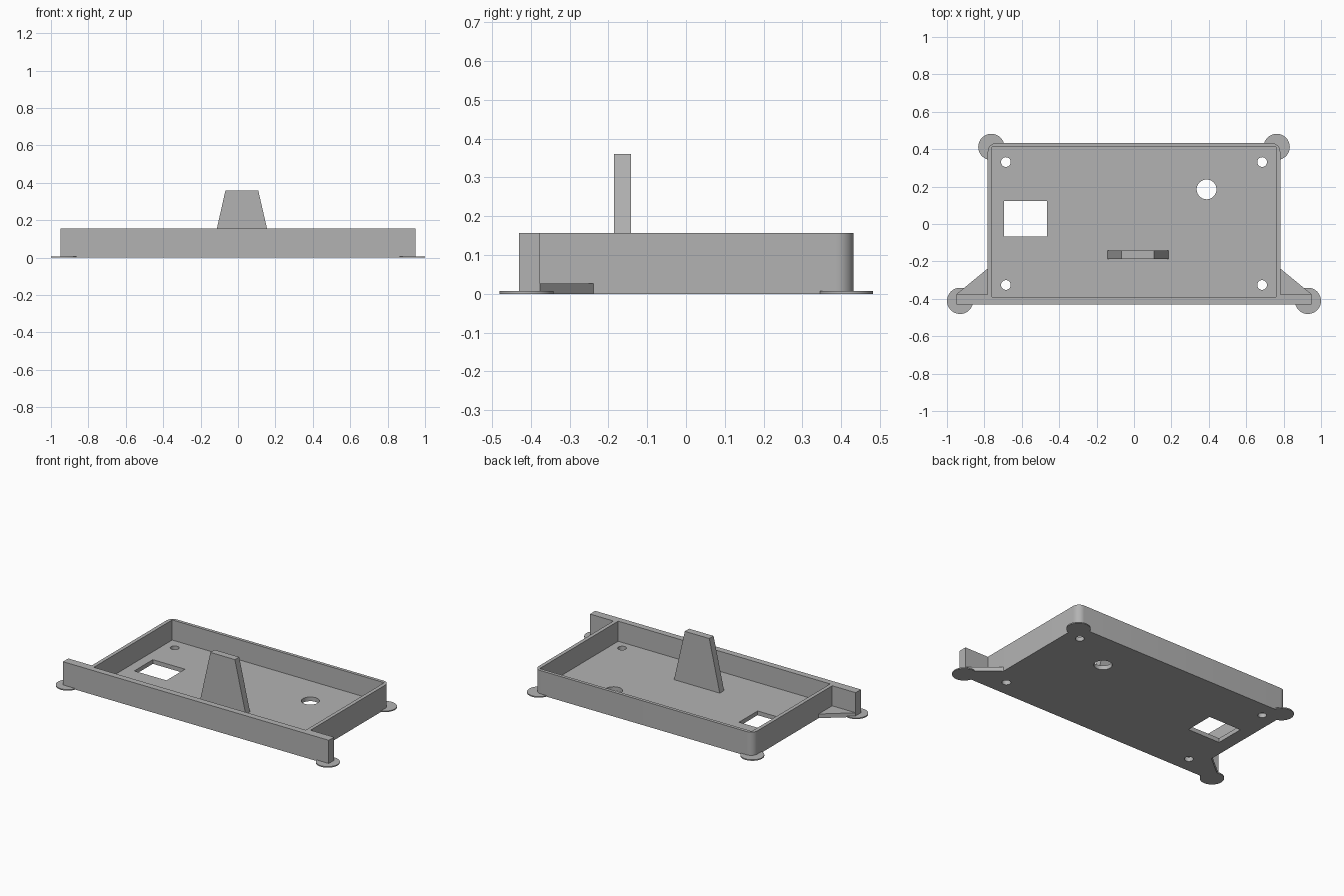
import bpy, bmesh
from math import cos, sin, pi
from mathutils import Matrix

cube = bpy.data.objects.get("Cube")
if cube:
    bpy.data.objects.remove(cube, do_unlink=True)

grey = bpy.data.materials.new("plain grey")
grey.use_nodes = True
grey.diffuse_color = (0.45, 0.45, 0.45, 1)
grey.node_tree.nodes["Principled BSDF"].inputs["Base Color"].default_value = (0.45, 0.45, 0.45, 1)

HEIGHT, FLOOR = 0.157, 0.027
FRONT, BACK, SIDE = -0.43, 0.432, 0.782


def prism(name, outline, low, high, upright=False):
    """Extrude an outline along z, or along y when upright."""
    bm = bmesh.new()
    base = bm.faces.new([bm.verts.new((a, b, 0)) for a, b in outline])
    grown = bmesh.ops.extrude_face_region(bm, geom=[base])["geom"]
    tops = [g for g in grown if isinstance(g, bmesh.types.BMVert)]
    bmesh.ops.translate(bm, verts=tops, vec=(0, 0, high - low))
    bmesh.ops.translate(bm, verts=bm.verts, vec=(0, 0, low))
    if upright:
        bm.transform(Matrix(((1, 0, 0, 0), (0, 0, 1, 0), (0, 1, 0, 0), (0, 0, 0, 1))))
    bmesh.ops.recalc_face_normals(bm, faces=bm.faces)
    mesh = bpy.data.meshes.new(name)
    bm.to_mesh(mesh)
    bm.free()
    mesh.materials.append(grey)
    obj = bpy.data.objects.new(name, mesh)
    bpy.context.collection.objects.link(obj)
    return obj


def arc(x, y, r, start=0, sweep=2 * pi, steps=40):
    count = steps if sweep == 2 * pi else steps + 1
    return [(x + r * cos(start + sweep * i / steps),
             y + r * sin(start + sweep * i / steps)) for i in range(count)]


def rect(x0, x1, y0, y1):
    return [(x0, y0), (x1, y0), (x1, y1), (x0, y1)]


def smooth(obj):
    bpy.ops.object.select_all(action="DESELECT")
    obj.select_set(True)
    bpy.context.view_layer.objects.active = obj
    bpy.ops.object.shade_smooth_by_angle(angle=0.5)


# Tray with rounded back corners and a wide front rail, as one outline
r = 0.045
right_half = [(0.95, FRONT), (0.95, -0.376), (SIDE, -0.376)]
right_half += arc(SIDE - r, BACK - r, r, 0, pi / 2, 10)
tray = prism("tray", right_half + [(-x, y) for x, y in reversed(right_half)], 0, HEIGHT)

# Cutters: inner pocket, floor openings, rail screw holes
cutters = [
    prism("pocket_cutter", rect(-0.758, 0.758, -0.39, 0.411), FLOOR, 0.3),
    prism("window_cutter", rect(-0.695, -0.465, -0.067, 0.123), -0.1, 0.1),
    prism("cable_hole_cutter", arc(0.388, 0.185, 0.053), -0.1, 0.1),
]
for s in (-1, 1):
    for y in (-0.326, 0.331):
        cutters.append(prism("floor_hole_cutter", arc(s * 0.685, y, 0.026), -0.1, 0.1))
    cutters.append(prism("rail_hole_cutter", arc(s * 0.858, 0.098, 0.029), -0.5, -0.3, True))

bpy.context.view_layer.objects.active = tray
for cutter in cutters:
    cut = tray.modifiers.new("cut", "BOOLEAN")
    cut.operation, cut.solver, cut.object = "DIFFERENCE", "EXACT", cutter
    bpy.ops.object.modifier_apply(modifier=cut.name)
    bpy.data.objects.remove(cutter, do_unlink=True)
smooth(tray)

# Tapered upright tab rising from the floor
prism("centre_tab", [(-0.142, FLOOR), (0.185, FLOOR), (0.108, 0.36), (-0.067, 0.36)],
      -0.186, -0.142, True)

# Corner gussets and flat round feet on both sides
for s, label in ((1, "left"), (-1, "right")):
    prism(label + "_gusset", [(s * SIDE, -0.376), (s * 0.95, -0.376), (s * SIDE, -0.238)], 0, FLOOR)
    smooth(prism(label + "_front_foot", arc(s * 0.93, -0.411, 0.07), 0, 0.007))
    smooth(prism(label + "_back_foot", arc(s * 0.763, 0.412, 0.07), 0, 0.007))
